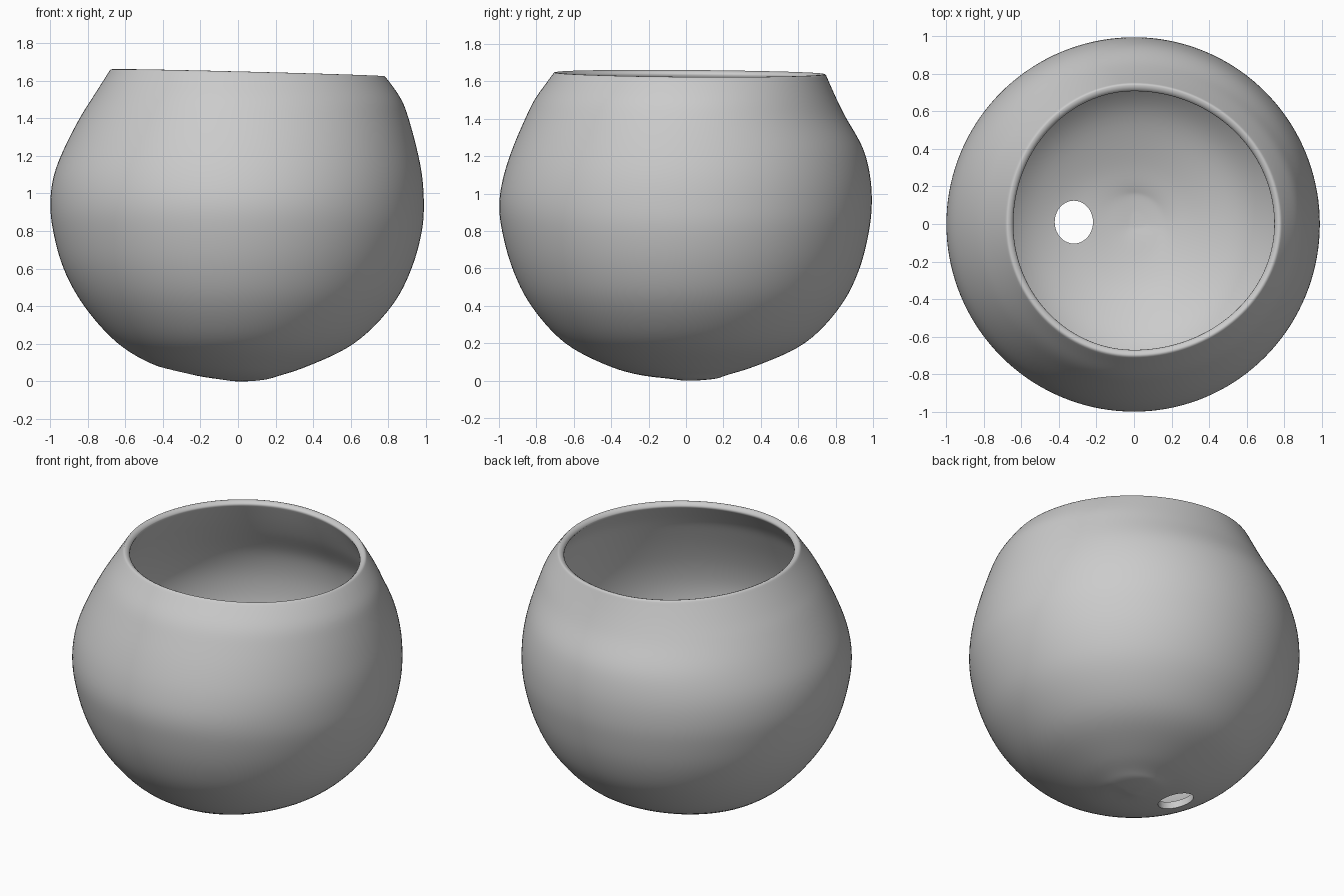
import bpy, bmesh
from math import sin, cos, pi

cube = bpy.data.objects.get("Cube")
if cube:
    bpy.data.objects.remove(cube, do_unlink=True)

SEGMENTS, STEPS, WALL = 72, 3, 0.045

# Profile stations: height, then reach to right (-x), left (+x), front (-y), back (+y)
STATIONS = [
    (0.00, 0.02, 0.06, 0.02, 0.06),
    (0.01, 0.09, 0.15, 0.09, 0.16),
    (0.03, 0.22, 0.22, 0.25, 0.22),
    (0.08, 0.43, 0.37, 0.42, 0.38),
    (0.20, 0.64, 0.62, 0.65, 0.64),
    (0.40, 0.82, 0.82, 0.83, 0.83),
    (0.60, 0.93, 0.925, 0.93, 0.93),
    (0.80, 0.985, 0.98, 0.985, 0.98),
    (0.95, 1.00, 0.99, 1.00, 0.995),
    (1.10, 0.98, 0.98, 0.975, 0.985),
    (1.25, 0.92, 0.95, 0.925, 0.945),
    (1.40, 0.84, 0.91, 0.86, 0.86),
    (1.50, 0.775, 0.875, 0.81, 0.81),
    (1.59, 0.715, 0.82, 0.745, 0.77),
    (1.65, 0.675, 0.775, 0.70, 0.745),
]


def smooth_stations(points, steps):
    """Catmull-Rom interpolation through the stations."""
    out = []
    for i in range(len(points) - 1):
        a, b, c, d = (points[max(0, min(len(points) - 1, i + k))] for k in (-1, 0, 1, 2))
        for s in range(steps):
            t = s / steps
            out.append([0.5 * (2 * q + (r - p) * t + (2 * p - 5 * q + 4 * r - w) * t * t
                               + (3 * q - p - 3 * r + w) * t ** 3)
                        for p, q, r, w in zip(a, b, c, d)])
    return out + [points[-1]]


# Bowl shell: stacked rings with a slightly tilted rim
bm = bmesh.new()
rings = []
for z, right, left, front, back in smooth_stations(STATIONS, STEPS):
    ring = []
    for k in range(SEGMENTS):
        c, s = cos(2 * pi * k / SEGMENTS), sin(2 * pi * k / SEGMENTS)
        x = c * (left if c > 0 else right)
        y = s * (back if s > 0 else front)
        tilt = (0.025 * x + 0.008 * y) * max(0, z / 1.65) ** 8
        ring.append(bm.verts.new((x, y, z - tilt)))
    rings.append(ring)
for low, high in zip(rings, rings[1:]):
    for k in range(SEGMENTS):
        n = (k + 1) % SEGMENTS
        bm.faces.new((low[k], low[n], high[n], high[k]))
bm.faces.new(rings[0][::-1])
mesh = bpy.data.meshes.new("bowl")
bm.to_mesh(mesh)
bm.free()
bowl = bpy.data.objects.new("bowl", mesh)
bpy.context.collection.objects.link(bowl)

# Off-centre drain hole cutter
bpy.ops.mesh.primitive_cylinder_add(vertices=40, radius=1, depth=0.6, location=(-0.32, 0.01, 0.05))
cutter = bpy.context.object
cutter.name = "drain_hole_cutter"
cutter.scale = (0.102, 0.114, 1)
cutter.hide_render = True
cutter.hide_set(True)

# Wall thickness, soft rim, then the hole
wall = bowl.modifiers.new("wall", 'SOLIDIFY')
wall.thickness, wall.offset = WALL, -1
soft = bowl.modifiers.new("soft_rim", 'SUBSURF')
soft.levels = soft.render_levels = 1
hole = bowl.modifiers.new("drain_hole", 'BOOLEAN')
hole.operation, hole.object, hole.solver = 'DIFFERENCE', cutter, 'EXACT'

bpy.ops.object.select_all(action='DESELECT')
bowl.select_set(True)
bpy.context.view_layer.objects.active = bowl
bpy.context.view_layer.update()
for name in ("wall", "soft_rim", "drain_hole"):
    bpy.ops.object.modifier_apply(modifier=name)
bpy.data.objects.remove(cutter, do_unlink=True)
bpy.ops.object.shade_smooth_by_angle(angle=0.9)

# Plain grey clay
clay = bpy.data.materials.new("grey_clay")
clay.use_nodes = True
clay.diffuse_color = (0.6, 0.6, 0.6, 1)
clay.node_tree.nodes["Principled BSDF"].inputs["Base Color"].default_value = (0.6, 0.6, 0.6, 1)
bowl.data.materials.clear()
bowl.data.materials.append(clay)
